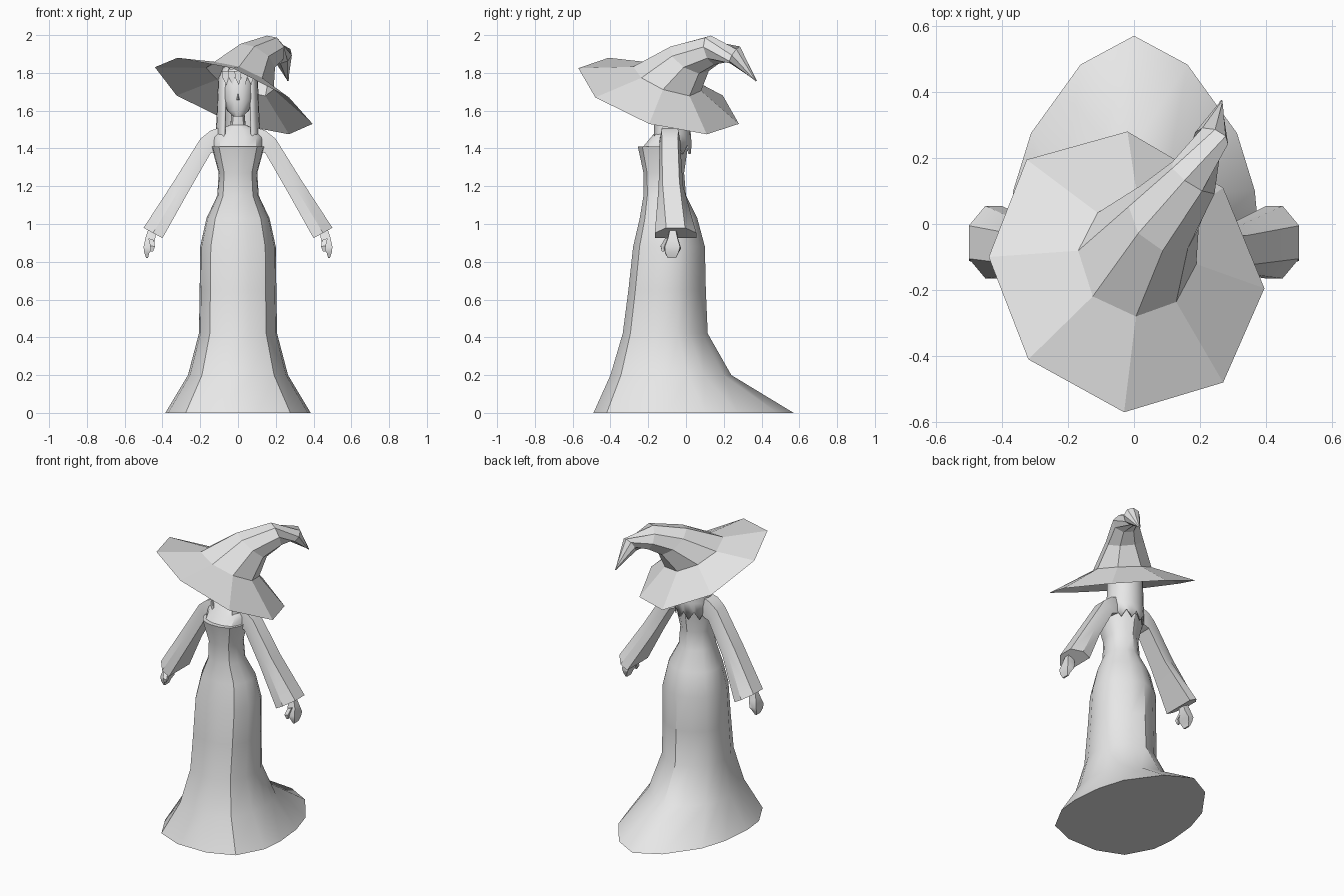
import bpy, math
from mathutils import Vector

if "Cube" in bpy.data.objects:
    bpy.data.objects.remove(bpy.data.objects["Cube"], do_unlink=True)

grey = bpy.data.materials.new("plain_grey")
grey.use_nodes = True
grey.diffuse_color = (0.8, 0.8, 0.8, 1)
grey.node_tree.nodes["Principled BSDF"].inputs["Base Color"].default_value = grey.diffuse_color


def make(name, verts, faces, angle=None):
    """Mesh object; angle gives smooth shading with sharper edges kept."""
    mesh = bpy.data.meshes.new(name)
    mesh.from_pydata([tuple(v) for v in verts], [], faces)
    mesh.materials.append(grey)
    ob = bpy.data.objects.new(name, mesh)
    bpy.context.collection.objects.link(ob)
    bpy.ops.object.select_all(action='DESELECT')
    ob.select_set(True)
    bpy.context.view_layer.objects.active = ob
    bpy.ops.object.mode_set(mode='EDIT')
    bpy.ops.mesh.select_all(action='SELECT')
    bpy.ops.mesh.normals_make_consistent(inside=False)
    bpy.ops.object.mode_set(mode='OBJECT')
    if angle:
        bpy.ops.object.shade_smooth_by_angle(angle=math.radians(angle))
    return ob


def loft(name, rings, angle=None, start=True, end=True, closed=True):
    """Bridge rings that share a point count, with optional end caps."""
    n = len(rings[0])
    faces = [(r * n + i, r * n + (i + 1) % n, (r + 1) * n + (i + 1) % n, (r + 1) * n + i)
             for r in range(len(rings) - 1) for i in range(n if closed else n - 1)]
    if start:
        faces.append(tuple(range(n))[::-1])
    if end:
        faces.append(tuple(range((len(rings) - 1) * n, len(rings) * n)))
    return make(name, [v for ring in rings for v in ring], faces, angle)


# Body outline: flat front panel, round back
half = [(.28, -1), (.72, -.82), (.96, -.38), (1, 0), (.95, .3), (.81, .56), (.42, .87)]
outline = half + [(0, 1)] + [(-x, y) for x, y in reversed(half)]


def section(z, w, front, back, mid=None):
    mid = (front + back) / 2 if mid is None else mid
    return [(x * w, mid + y * ((mid - front) if y < 0 else (back - mid)), z) for x, y in outline]


# Dress with train
loft("dress", [section(*s) for s in [
    (0, .385, -.49, .57, -.1), (.2, .265, -.4, .24, -.09), (.42, .207, -.335, .115),
    (.65, .203, -.305, .105), (.88, .2, -.28, .1), (1.03, .167, -.245, .06),
    (1.15, .11, -.225, 0), (1.27, .102, -.225, -.01), (1.41, .14, -.255, .01)]], 32)

# Upper chest and neck
loft("chest_and_neck", [section(*s) for s in [
    (1.4, .13, -.235, .005), (1.46, .135, -.185, 0), (1.5, .1, -.15, -.02),
    (1.525, .04, -.13, -.05), (1.62, .032, -.13, -.06)]], 35)

# Head
loft("head", [section(*s) for s in [
    (1.57, .025, -.19, -.11), (1.6, .058, -.2, -.06), (1.66, .08, -.205, -.02),
    (1.75, .085, -.2, .0), (1.82, .06, -.17, -.03)]], 40)
make("nose", [(-.01, -.202, 1.655), (.01, -.202, 1.655), (0, -.222, 1.66), (0, -.2, 1.7)],
     [(0, 1, 2), (1, 3, 2), (3, 0, 2), (0, 3, 1)])

# Hair sheet around the back and sides, with a ragged lower edge
hair = []
for level, (z, rx, ry) in enumerate([(1.83, .08, .08), (1.77, .105, .11), (1.6, .112, .11),
                                     (1.48, .118, .11), (1.42, .115, .115)]):
    ring = []
    for i in range(17):
        a = math.radians(40 + i * 17.5)
        drop = .05 if level == 4 and i % 2 else 0
        ring.append((rx * math.sin(a), -.085 - ry * math.cos(a), z - drop))
    hair.append(ring)
hair_ob = loft("hair", hair, 40, False, False, False)
thick = hair_ob.modifiers.new("thickness", 'SOLIDIFY')
thick.thickness = .012

# Fringe of pointed strands
for i in range(5):
    x = (i - 2) * .033
    y = -.214 + abs(x) * .45
    make("fringe_strand", [(x - .018, y, 1.81), (x + .018, y, 1.81), (x + .016, y, 1.775),
                           (x + .004, y - .004, 1.735), (x - .016, y, 1.775)], [(0, 1, 2, 3, 4)])


# Limb section between an outer and an inner point in the x-z plane
def limb(side, rings):
    out = []
    for ox, oz, ix, iz, y, hw_out, hw_in in rings:
        o, n = Vector((side * ox, y, oz)), Vector((side * ix, y, iz))
        pts = [(o, -hw_out), (o.lerp(n, .5), -max(hw_out, hw_in)), (n, -hw_in)]
        out.append([p + Vector((0, h, 0)) for p, h in pts]
                   + [p - Vector((0, h, 0)) for p, h in reversed(pts)])
    return out


for side, label in ((1, "left"), (-1, "right")):
    # Flared sleeve
    loft(label + "_sleeve", limb(side, [
        (.1, 1.51, .09, 1.4, -.085, .04, .05), (.145, 1.495, .115, 1.385, -.085, .045, .055),
        (.2, 1.45, .145, 1.375, -.085, .042, .055), (.34, 1.225, .26, 1.175, -.08, .045, .065),
        (.5, .98, .4, .925, -.055, .05, .11)]), 35)
    # Hand, thumb and fingers
    loft(label + "_hand", limb(side, [
        (.475, .97, .435, .95, -.07, .015, .02), (.49, .925, .44, .91, -.07, .025, .03),
        (.5, .88, .455, .87, -.072, .04, .045), (.497, .85, .47, .845, -.075, .035, .035),
        (.487, .82, .477, .82, -.075, .022, .022)]), 40)
    loft(label + "_thumb", limb(side, [
        (.475, .925, .445, .915, -.095, .015, .015), (.465, .885, .44, .88, -.122, .012, .012),
        (.462, .855, .45, .855, -.122, .006, .006)]), 40)

# Hat brim: tilted shallow cone around the crown
outer = [(-.03, -.57, 1.825), (.27, -.48, 1.67), (.395, -.195, 1.53), (.27, .11, 1.475),
         (-.02, .28, 1.53), (-.325, .195, 1.68), (-.44, -.1, 1.83), (-.32, -.41, 1.88)]
base = []
for x, y, z in outer:
    d = Vector((x + .02, y + .145, 0)).normalized() * .18
    px, py = .01 + d.x, -.1 + d.y
    base.append((px, py, 1.795 - .36 * (px + .02) - .35 * (py + .145)))
loft("hat_brim", [outer, base], None, False, False)

# Hat crown: bent cone swept back to the side
crown = [base]
for centre, direction, radius in [
        ((.09, .02, 1.875), (.5, .5, .8), .12),
        ((.18, .14, 1.92), (.5, .75, .25), .082),
        ((.235, .26, 1.895), (.25, .75, -.5), .053),
        ((.265, .372, 1.758), (.1, .6, -.75), .004)]:
    d = Vector(direction).normalized()
    front = Vector((-.03, -.6, .36))
    front = (front - d * front.dot(d)).normalized()
    across = d.cross(front)
    crown.append([Vector(centre) + radius * (front * math.cos(i * math.pi / 4)
                  + across * math.sin(i * math.pi / 4)) for i in range(8)])
loft("hat_crown", crown, None, False, True)
